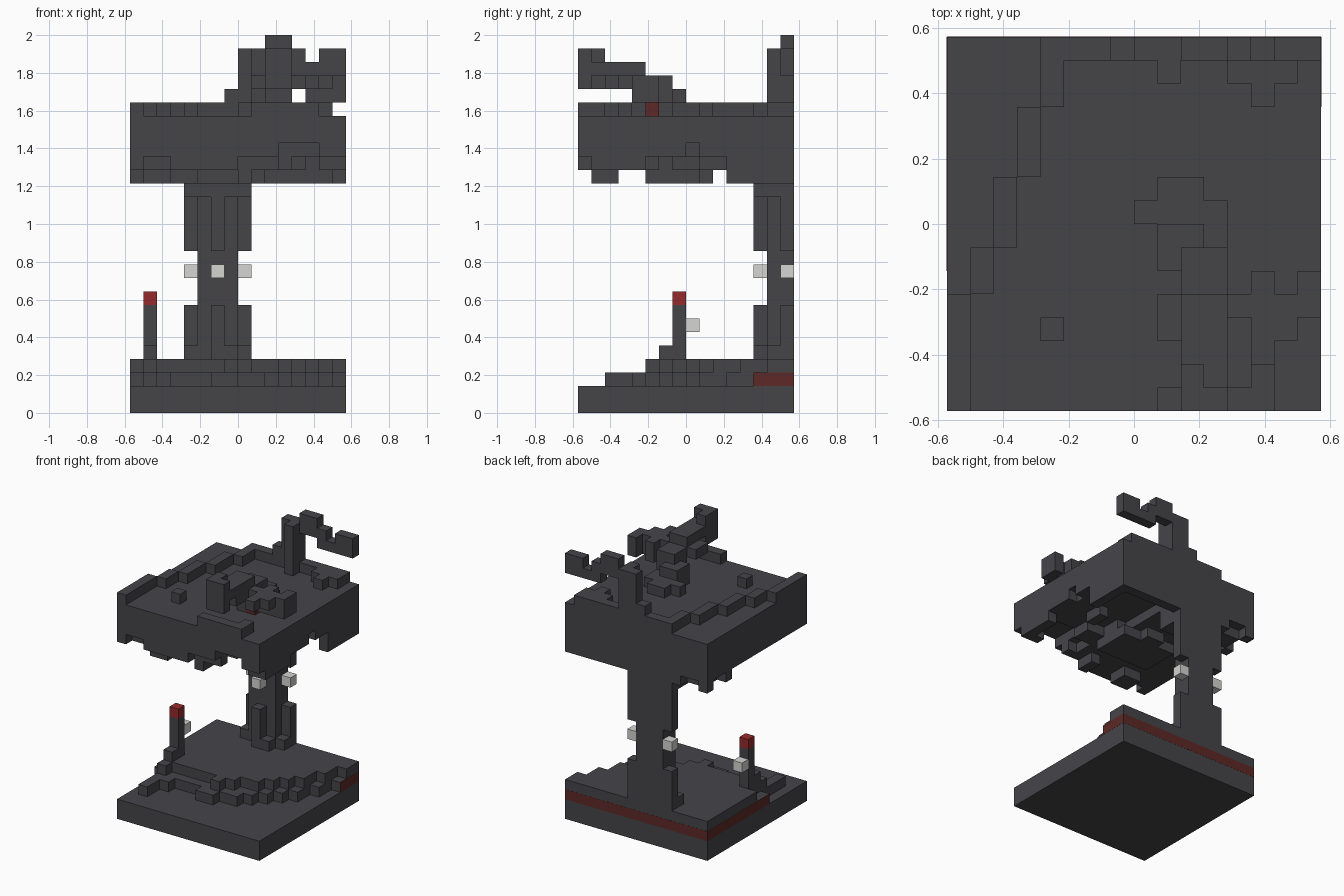
import bpy
import bmesh
from mathutils import Vector

if "Cube" in bpy.data.objects:
    bpy.data.objects.remove(bpy.data.objects["Cube"], do_unlink=True)

UNIT = 1 / 14      # edge of one small cube
SIZE = 16          # cubes along each side of the base
AXES = [Vector(a) for a in ((1, 0, 0), (0, 1, 0), (0, 0, 1))]


def make_material(name, red, green, blue):
    material = bpy.data.materials.new(name)
    material.use_nodes = True
    colour = (red, green, blue, 1)
    material.diffuse_color = colour
    material.node_tree.nodes["Principled BSDF"].inputs["Base Color"].default_value = colour
    return material


stone = make_material("dark stone", .060, .058, .066)
lamp = make_material("light grey", .66, .66, .65)
flame = make_material("bright red", .30, .024, .025)
ember = make_material("dull red", .11, .022, .020)


def span(value):
    return range(value, value + 1) if isinstance(value, int) else range(*value)


def block(x, y, z):
    """Set of cube cells filling a box; a single number means one cell."""
    return {(i, j, k) for i in span(x) for j in span(y) for k in span(z)}


def place(point):
    return Vector((point[0] - SIZE / 2, point[1] - SIZE / 2, point[2])) * UNIT


def build(name, cells, material):
    """Make a mesh from the outer faces of a set of cells."""
    bm = bmesh.new()
    corners = {}

    def corner(point):
        key = tuple(round(c) for c in point)
        if key not in corners:
            corners[key] = bm.verts.new(place(key))
        return corners[key]

    for cell in sorted(cells):
        origin = Vector(cell)
        for n in range(3):
            u, v = AXES[(n + 1) % 3], AXES[(n + 2) % 3]
            for side in (0, 1):
                neighbour = list(cell)
                neighbour[n] += 1 if side else -1
                if tuple(neighbour) in cells:
                    continue
                start = origin + AXES[n] * side
                ring = [start, start + u, start + u + v, start + v]
                if not side:
                    ring.reverse()
                bm.faces.new([corner(p) for p in ring])
    bmesh.ops.dissolve_limit(bm, angle_limit=.01, verts=bm.verts, edges=bm.edges)
    mesh = bpy.data.meshes.new(name)
    bm.to_mesh(mesh)
    bm.free()
    mesh.materials.append(material)
    item = bpy.data.objects.new(name, mesh)
    bpy.context.collection.objects.link(item)
    return item


def plate(name, low, high, material):
    """Thin painted panel between two grid points."""
    middle = (place(low) + place(high)) / 2
    bpy.ops.mesh.primitive_cube_add(size=1, location=middle)
    item = bpy.context.object
    item.name = name
    item.scale = place(high) - place(low)
    item.data.materials.append(material)


# Base slab with two ragged terraces, each starting at a given depth per column
base = block(x=(0, SIZE), y=(0, SIZE), z=(0, 2))
lower_edge = [6, 2, 4, 5, 5, 5, 4, 4, 5, 5, 6, 7, 8, 9, 11, 13]
upper_edge = [8, 5, 6, 6, 6, 6, 6, 5, 6, 7, 7, 8, 9, 10, 12, 14]
for level, edge in ((2, lower_edge), (3, upper_edge)):
    for column, start in enumerate(edge):
        base |= block(x=column, y=(start, SIZE), z=level)
build("base", base, stone)

# Red band round the back of the base
T = .012
plate("band_back", (0, SIZE, 2), (SIZE, SIZE + T, 3), ember)
plate("band_left", (SIZE, 13, 2), (SIZE + T, SIZE, 3), ember)
plate("band_right", (-T, 6, 2), (0, SIZE, 3), ember)

# Candle post with a red tip and a small lamp behind it
build("candle_post", block(x=1, y=7, z=(4, 8)) | block(x=1, y=6, z=4), stone)
build("candle_tip", block(x=1, y=7, z=8), flame)
build("candle_lamp", block(x=1, y=8, z=6), lamp)

# Pillar: core, stepped foot, wide head, and three ribs above and below the lamps
pillar = block(x=(5, 8), y=(14, SIZE), z=(4, 17))
pillar |= block(x=(4, 9), y=(14, SIZE), z=4)
pillar |= block(x=7, y=13, z=4)
pillar |= block(x=(4, 9), y=(13, SIZE), z=16)
for rib_x, rib_y in ((4, 15), (6, 13), (8, 15)):
    pillar |= block(x=rib_x, y=rib_y, z=(4, 8))
    pillar |= block(x=rib_x, y=rib_y, z=(12, 17))
    build("pillar_lamp", block(x=rib_x, y=rib_y, z=10), lamp)
build("pillar", pillar, stone)

# Upper platform with a ragged, partly hollow underside
platform = block(x=(0, SIZE), y=(0, SIZE), z=(18, 22))
platform -= block(x=(9, 15), y=(8, 15), z=18)
platform -= block(x=(10, 15), y=(2, 8), z=18)
platform -= block(x=(11, 14), y=(1, 4), z=(18, 20))
front_bottom = [18, 19, 19, 18, 18, 18, 18, 18, 19, 19, 19, 20, 20, 20, 19, 19]
side_bottom = [19, 18, 18, 18, 18, 19, 19, 19, 20, 19, 19, 18, 18, 18, 18, 18]
for n in range(SIZE):
    platform -= block(x=n, y=0, z=(18, front_bottom[n]))
    platform -= block(x=15, y=n, z=(18, side_bottom[n]))

# Hanging pieces under the platform
platform |= block(x=(9, SIZE), y=15, z=17)
platform |= block(x=15, y=(11, SIZE), z=17)
platform |= block(x=(3, 9), y=(13, SIZE), z=17)
platform |= block(x=(1, 3), y=(13, 15), z=17)
platform |= block(x=0, y=15, z=17)
platform |= block(x=0, y=12, z=17)
platform |= block(x=(4, 10), y=(5, 9), z=17)
platform |= block(x=(6, 8), y=9, z=17)
platform |= block(x=(3, 5), y=(1, 3), z=17)
platform |= block(x=8, y=(1, 3), z=17)
platform |= block(x=12, y=(7, 9), z=18)
platform |= block(x=(10, 12), y=(4, 6), z=18)

# Low stepped wall, back rim and small lumps on top
platform |= block(x=0, y=(0, 5), z=22)
platform |= block(x=1, y=(5, 7), z=22)
platform |= block(x=2, y=(7, 10), z=22)
platform |= block(x=3, y=(10, 13), z=22)
platform |= block(x=4, y=(13, SIZE), z=22)
platform |= block(x=(5, 15), y=15, z=22)
platform |= block(x=(12, 15), y=14, z=22)
platform |= block(x=13, y=13, z=22)
platform |= block(x=4, y=3, z=22)
platform |= block(x=(9, 14), y=0, z=22)
platform |= block(x=13, y=1, z=22)
build("platform", platform, stone)

# Back mast with a drooping arm
mast = block(x=(8, 10), y=15, z=(23, 27))
mast |= block(x=9, y=14, z=(22, 27))
mast |= block(x=7, y=15, z=23)
mast |= block(x=(10, 12), y=15, z=(26, 28))
mast |= block(x=12, y=15, z=(25, 27))
mast |= block(x=13, y=15, z=25)
mast |= block(x=(14, SIZE), y=15, z=(25, 27))
build("mast", mast, stone)

# Twisted growth climbing towards the front
growth = block(x=(9, 11), y=(6, 10), z=22)
growth |= block(x=8, y=8, z=22)
growth |= block(x=11, y=(7, 9), z=22)
growth |= block(x=10, y=5, z=22)
growth |= block(x=(9, 11), y=(6, 8), z=23)
growth |= block(x=(10, 12), y=(5, 7), z=(23, 25))
growth |= block(x=(9, 12), y=(3, 5), z=24)
growth |= block(x=(10, 12), y=(2, 5), z=25)
growth |= block(x=11, y=2, z=24)
growth |= block(x=(10, 12), y=0, z=(24, 27))
growth |= block(x=10, y=1, z=(24, 27))
growth |= block(x=11, y=1, z=25)

# Side branch of the growth
growth |= block(x=12, y=4, z=24)
growth |= block(x=13, y=(4, 6), z=(23, 25))
growth |= block(x=14, y=4, z=(23, 25))
growth |= block(x=15, y=(4, 6), z=(23, 25))
growth |= block(x=13, y=(2, 4), z=24)
growth |= block(x=14, y=3, z=24)
build("growth", growth, stone)
build("growth_ember", block(x=11, y=5, z=22), ember)
